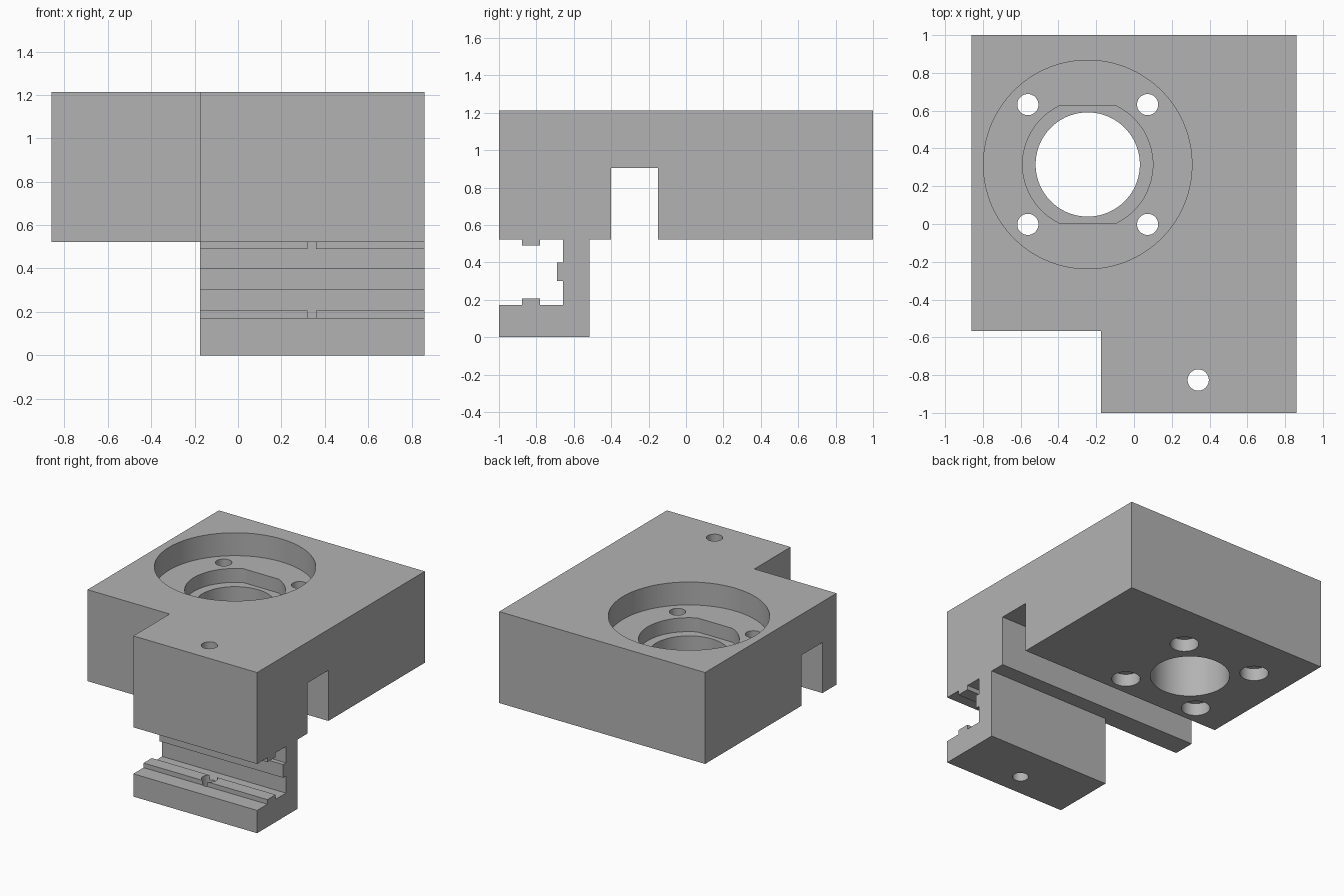
import bpy, bmesh
from math import sin, cos, tau
from mathutils import Vector

old = bpy.data.objects.get("Cube")
if old:
    bpy.data.objects.remove(old, do_unlink=True)

grey = bpy.data.materials.new("machined grey")
grey.use_nodes = True
grey.diffuse_color = (0.45, 0.45, 0.45, 1)
grey.node_tree.nodes["Principled BSDF"].inputs["Base Color"].default_value = grey.diffuse_color


def prism(name, points, sweep):
    """Extrude a closed outline of 3D points along a vector."""
    bm = bmesh.new()
    face = bm.faces.new([bm.verts.new(p) for p in points])
    ext = bmesh.ops.extrude_face_region(bm, geom=[face])
    moved = [v for v in ext["geom"] if isinstance(v, bmesh.types.BMVert)]
    bmesh.ops.translate(bm, verts=moved, vec=Vector(sweep))
    bmesh.ops.recalc_face_normals(bm, faces=bm.faces)
    mesh = bpy.data.meshes.new(name)
    bm.to_mesh(mesh)
    bm.free()
    mesh.materials.append(grey)
    obj = bpy.data.objects.new(name, mesh)
    bpy.context.collection.objects.link(obj)
    return obj


def cut(cutter):
    """Subtract a solid from the bracket, then drop it."""
    mod = bracket.modifiers.new(cutter.name, "BOOLEAN")
    mod.operation = "DIFFERENCE"
    mod.solver = "EXACT"
    mod.object = cutter
    bpy.context.view_layer.objects.active = bracket
    bpy.ops.object.modifier_apply(modifier=mod.name)
    bpy.data.objects.remove(cutter, do_unlink=True)


def cut_box(name, lo, hi):
    base = [(lo[0], lo[1]), (hi[0], lo[1]), (hi[0], hi[1]), (lo[0], hi[1])]
    cut(prism(name, [(x, y, lo[2]) for x, y in base], (0, 0, hi[2] - lo[2])))


def cut_bore(name, x, y, radius, z0, z1, flat=None, sides=64):
    """Round vertical bore; flat limits its half width along y."""
    limit = flat or radius
    ring = []
    for i in range(sides):
        a = tau * (i + 0.5) / sides
        dy = max(-limit, min(limit, radius * sin(a)))
        ring.append((x + radius * cos(a), y + dy, z0))
    cut(prism(name, ring, (0, 0, z1 - z0)))


HALF, TOP, UNDER = 0.86, 1.213, 0.523

# Side profile (y, z): plate, slot, and jaw with locating ridges
profile = [
    (-1, TOP), (1, TOP), (1, UNDER), (-0.15, UNDER), (-0.15, 0.905),
    (-0.4, 0.905), (-0.4, UNDER), (-0.517, UNDER), (-0.517, 0), (-1, 0),
    (-1, 0.172), (-0.878, 0.172), (-0.878, 0.207), (-0.78, 0.207),
    (-0.78, 0.172), (-0.657, 0.172), (-0.657, 0.3), (-0.69, 0.3),
    (-0.69, 0.4), (-0.657, 0.4), (-0.657, UNDER), (-0.78, UNDER),
    (-0.78, 0.49), (-0.878, 0.49), (-0.878, UNDER), (-1, UNDER),
]
bracket = prism("mounting_bracket", [(-HALF, y, z) for y, z in profile], (2 * HALF, 0, 0))

# Narrow the front tongue and the jaw below it
cut_box("corner_notch", (-1, -1.1, -0.1), (-0.174, -0.567, 1.4))
cut_box("jaw_trim", (-1, -0.6, -0.1), (-0.174, -0.45, UNDER))

# Stepped motor seat
cx, cy = -0.245, 0.315
cut_bore("motor_recess", cx, cy, 0.552, 1.04, 1.4, sides=96)
cut_bore("flatted_recess", cx, cy, 0.345, 0.935, 1.2, flat=0.312)
cut_bore("shaft_bore", cx, cy, 0.276, 0.3, 1.2)

# Screw holes with counterbores on the underside
for sx in (-1, 1):
    for sy in (-1, 1):
        x, y = cx + sx * 0.317, cy + sy * 0.317
        cut_bore("screw_hole", x, y, 0.056, 0.4, 1.2, sides=40)
        cut_bore("screw_counterbore", x, y, 0.1, 0.4, UNDER + 0.095, sides=40)

# Clamp screw hole through tongue and jaw
cut_bore("clamp_hole", 0.34, -0.826, 0.056, -0.1, 1.4, sides=40)

# Smooth bores, crisp edges
bpy.ops.object.select_all(action="DESELECT")
bracket.select_set(True)
bpy.context.view_layer.objects.active = bracket
bpy.ops.object.shade_smooth_by_angle(angle=0.5)
